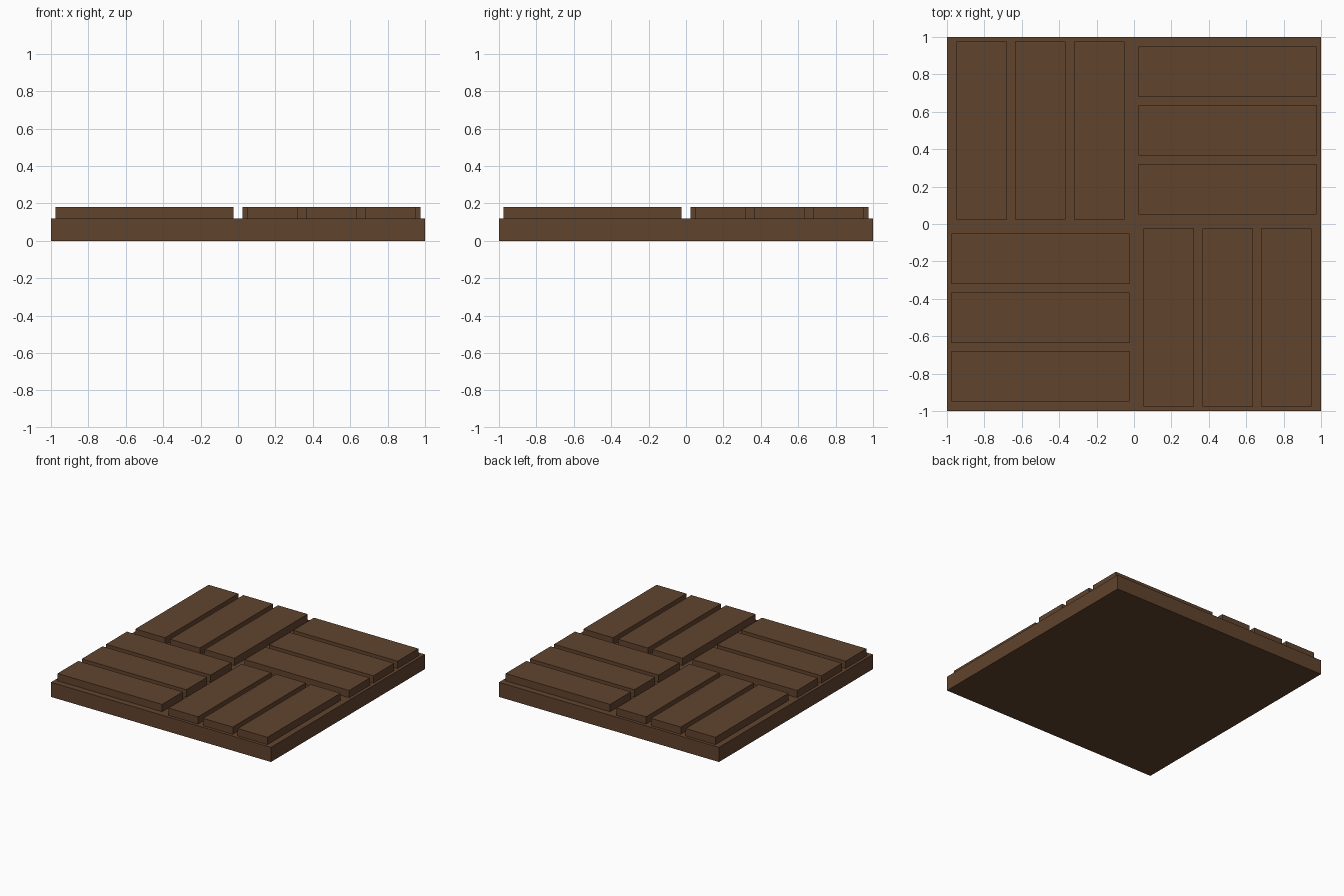
import bpy

if "Cube" in bpy.data.objects:
    bpy.data.objects.remove(bpy.data.objects["Cube"])

wood = bpy.data.materials.new("dark brown wood")
wood.diffuse_color = (0.119, 0.057, 0.027, 1)
wood.use_nodes = True
wood.node_tree.nodes["Principled BSDF"].inputs["Base Color"].default_value = wood.diffuse_color


def box(name, center, size):
    bpy.ops.mesh.primitive_cube_add(size=1, location=center)
    ob = bpy.context.object
    ob.name = name
    ob.scale = size
    bpy.ops.object.transform_apply(location=False, rotation=False, scale=True)
    ob.data.materials.append(wood)
    return ob


BASE_H, SLAT_H = 0.12, 0.06
LENGTH, WIDTH, PITCH = 0.95, 0.27, 0.315

# square base slab
box("base", (0, 0, BASE_H / 2), (2, 2, BASE_H))

# four quadrants of three slats, alternating direction like a basket weave
for qx in (-0.5, 0.5):
    for qy in (-0.5, 0.5):
        along_x = qx * qy > 0
        for i in (-1, 0, 1):
            z = BASE_H + SLAT_H / 2
            if along_x:
                box("slat", (qx, qy + i * PITCH, z), (LENGTH, WIDTH, SLAT_H))
            else:
                box("slat", (qx + i * PITCH, qy, z), (WIDTH, LENGTH, SLAT_H))
